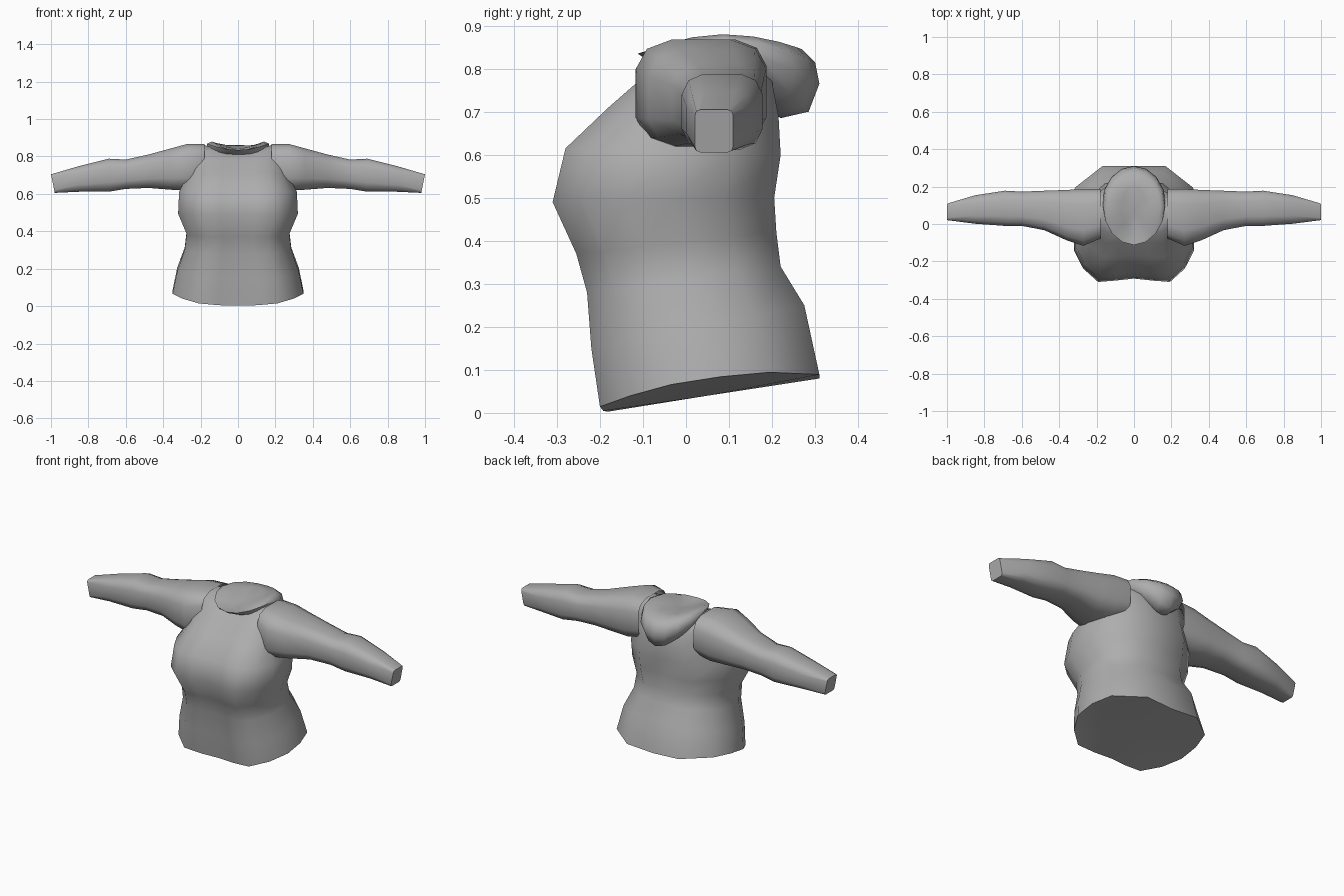
import bpy, bmesh, math

if "Cube" in bpy.data.objects:
    bpy.data.objects.remove(bpy.data.objects["Cube"])

grey = bpy.data.materials.new("fabric grey")
grey.diffuse_color = (0.42, 0.42, 0.42, 1)
grey.use_nodes = True
grey.node_tree.nodes["Principled BSDF"].inputs["Base Color"].default_value = grey.diffuse_color


def loft(name, rings, cap_start=None, cap_end=None, angle=60):
    """Skin closed rings; each cap is a centre point for a fan of triangles."""
    bm = bmesh.new()
    rows = [[bm.verts.new(p) for p in ring] for ring in rings]
    n = len(rows[0])
    for a, b in zip(rows, rows[1:]):
        for i in range(n):
            j = (i + 1) % n
            bm.faces.new((a[i], a[j], b[j], b[i]))
    for row, centre in ((rows[0], cap_start), (rows[-1], cap_end)):
        if centre:
            c = bm.verts.new(centre)
            for i in range(n):
                bm.faces.new((row[i], row[(i + 1) % n], c))
    bmesh.ops.recalc_face_normals(bm, faces=bm.faces)
    mesh = bpy.data.meshes.new(name)
    bm.to_mesh(mesh)
    bm.free()
    mesh.materials.append(grey)
    obj = bpy.data.objects.new(name, mesh)
    bpy.context.collection.objects.link(obj)
    bpy.context.view_layer.objects.active = obj
    obj.select_set(True)
    bpy.ops.object.shade_smooth_by_angle(angle=math.radians(angle))
    obj.select_set(False)
    return obj


# Torso: one half cross-section, mirrored and scaled for each row
half = [(0, -.93), (.3, -.97), (.6, -1), (.85, -.72), (1, -.35), (1, .1),
        (.9, .55), (.48, 1), (0, 1)]
section = half + [(-x, y) for x, y in half[-2:0:-1]]


def torso_ring(zf, zb, w, yf, yb, lift=0):
    ring = []
    for fx, fy in section:
        t = (fy + 1) / 2
        ring.append((fx * w, yf + (yb - yf) * t, zf + (zb - zf) * t + lift * fx * fx))
    return ring


# front height, back height, half width, front y, back y, side lift
torso_rows = [
    (.00, .08, .35, -.20, .31, .04), (.15, .25, .325, -.22, .275),
    (.28, .34, .285, -.23, .22), (.37, .42, .275, -.255, .21),
    (.49, .50, .32, -.31, .205), (.615, .60, .315, -.28, .22),
    (.71, .69, .27, -.18, .215), (.78, .77, .26, -.10, .20),
    (.825, .82, .25, -.04, .165, .025), (.83, .83, .19, 0, .13, .035)]
loft("torso", [torso_ring(*r) for r in torso_rows], (0, .05, .04), (0, .07, .80))

# Sleeves: rounded rings along x, closed at the cuff
# x, front y, back y, bottom z, top z
sleeve_rows = [
    (.18, -.08, .19, .64, .87), (.27, -.12, .19, .615, .87),
    (.36, -.09, .185, .62, .845), (.48, -.035, .18, .63, .812),
    (.60, -.012, .175, .625, .785), (.69, -.012, .18, .61, .79),
    (.85, .00, .155, .61, .75), (.99, .02, .11, .605, .705)]


def sleeve_ring(side, x, y0, y1, z0, z1):
    ring = []
    power = .6 if x < .9 else .25
    for k in range(12):
        a = math.tau * (k + .5) / 12
        c, s = math.cos(a), math.sin(a)
        u = math.copysign(abs(c) ** power, c)
        v = math.copysign(abs(s) ** power, s)
        lean = .01 * v if x > .9 else 0
        ring.append((side * (x + lean), (y0 + y1) / 2 + u * (y1 - y0) / 2,
                     (z0 + z1) / 2 + v * (z1 - z0) / 2))
    return ring


for side, label in ((1, "left"), (-1, "right")):
    loft(label + "_sleeve", [sleeve_ring(side, *r) for r in sleeve_rows],
         None, (side * .99, .065, .655))


# Hood: folded down behind the neck, with a dished top and a hanging back
def hood_ring(w, yf, yb, zf, zs, zb):
    ring = []
    for k in range(16):
        a = math.tau * k / 16
        s, c = math.sin(a), math.cos(a)
        end = zb if c > 0 else zf
        ring.append((w * s, (yf + yb) / 2 + c * (yb - yf) / 2,
                     zs + (end - zs) * c * c))
    return ring


# half width, front y, back y, front z, side z, back z
hood_rows = [
    (.09, .06, .22, .78, .76, .685), (.14, -.02, .285, .80, .79, .70),
    (.17, -.09, .31, .82, .83, .765), (.165, -.112, .30, .835, .868, .815),
    (.14, -.10, .27, .832, .88, .845), (.07, -.03, .20, .825, .855, .862)]
loft("hood", [hood_ring(*r) for r in hood_rows], (0, .15, .73), (0, .06, .84))
